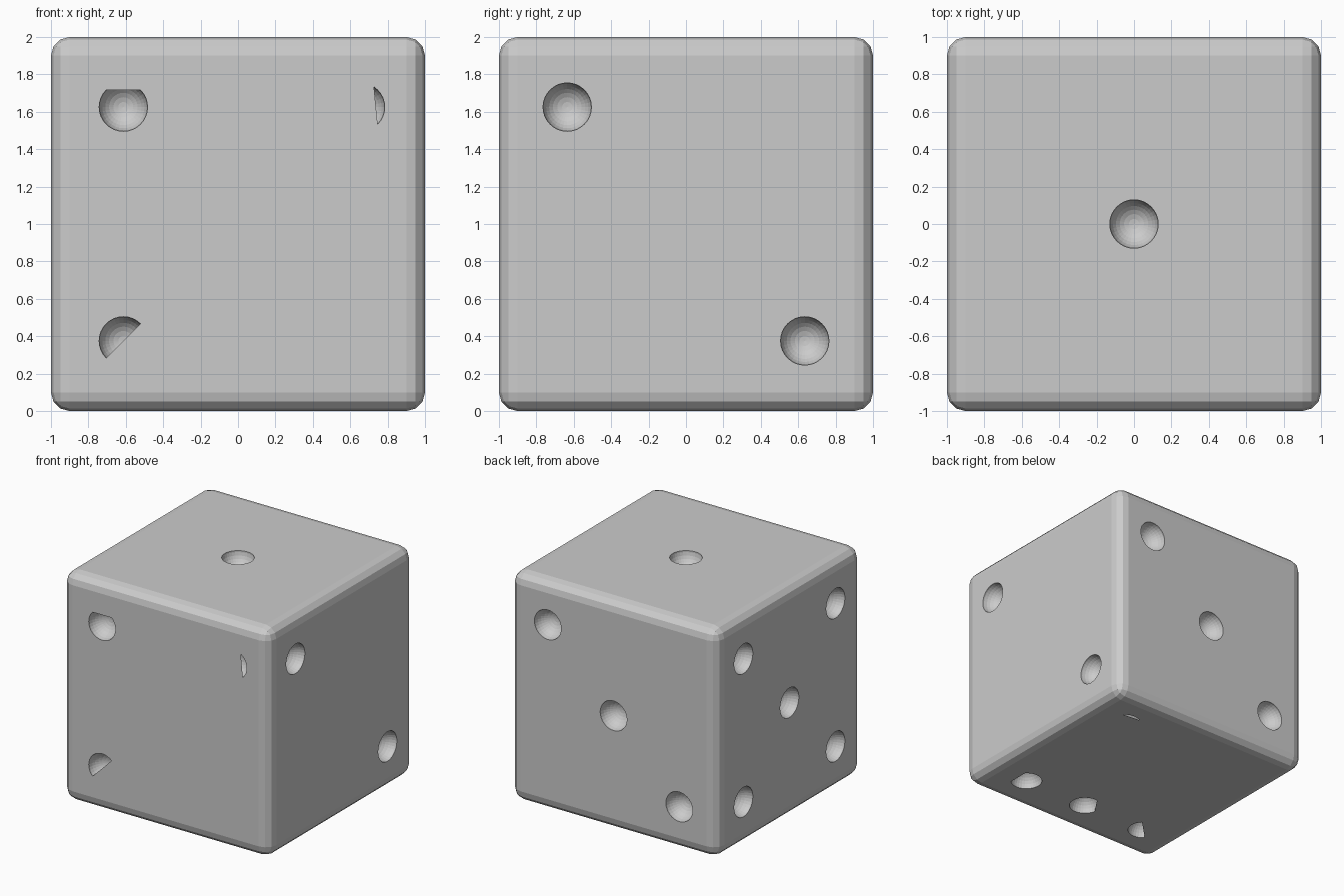
import bpy, bmesh, math
from mathutils import Vector, Matrix

if "Cube" in bpy.data.objects:
    bpy.data.objects.remove(bpy.data.objects["Cube"])

R, SEG, RINGS = 0.13, 32, 15
RIM = R * math.cos(math.pi / (2 * RINGS))
A, B = 0.635, 0.625
CENTRE = Vector((0, 0, 1))
X, Y, Z = Vector((1, 0, 0)), Vector((0, 1, 0)), Vector((0, 0, 1))


def new_object(name, bm):
    mesh = bpy.data.meshes.new(name)
    bm.to_mesh(mesh)
    bm.free()
    ob = bpy.data.objects.new(name, mesh)
    bpy.context.collection.objects.link(ob)
    return ob


cutters, covers = bmesh.new(), bmesh.new()


def pip(n, u, v, a, b, cover=None):
    """Round hollow at (a, b) on a face; cover = rim steps hidden by a flush lid."""
    c = CENTRE + n + u * a + v * b
    frame = Matrix((u, v, u.cross(v))).transposed().to_4x4()
    bmesh.ops.create_uvsphere(cutters, u_segments=SEG, v_segments=RINGS, radius=R,
                              matrix=Matrix.Translation(c) @ frame)
    if cover:
        pts = []
        for i in range(cover[0], cover[1] + 1):
            t = math.tau * i / SEG
            pts.append(covers.verts.new(c + RIM * (u * math.cos(t) + v * math.sin(t))))
        f = covers.faces.new(pts)
        f.normal_update()
        if f.normal.dot(n) < 0:
            f.normal_flip()


# one on top, two on the right, three on the back, five on the left
pip(Z, X, Y, 0, 0)
for a, b in ((-A, B), (A, -B)):
    pip(X, Y, Z, a, b)
for a, b in ((A, B), (0, 0), (-A, -B)):
    pip(Y, X, Z, a, b)
for a, b in ((A, B), (0, 0), (-A, -B), (-A, B), (A, -B)):
    pip(-X, Y, Z, a, b)

# front: partly covered hollows (the fourth is fully closed)
pip(-Y, X, Z, -0.613, B, (4, 12))
pip(-Y, X, Z, 0.655, B, (5, 28))
pip(-Y, X, Z, -0.613, -B, (20, 36))

# underside: partly covered hollows (two are fully closed)
pip(-Z, X, Y, A, -A, (-4, 4))
pip(-Z, X, Y, 0, -A, (9, 17))
pip(-Z, X, Y, -A, -A, (4, 20))
pip(-Z, X, Y, A, A, (11, 36))

# rounded cube body
bm = bmesh.new()
bmesh.ops.create_cube(bm, size=2, matrix=Matrix.Translation(CENTRE))
bmesh.ops.bevel(bm, geom=bm.edges[:], offset=0.1, segments=3, profile=0.5, affect='EDGES')
body = new_object("die_body", bm)

cutter = new_object("pip_cutter", cutters)
cutter.hide_render = True
cutter.hide_set(True)
mod = body.modifiers.new("pips", 'BOOLEAN')
mod.operation = 'DIFFERENCE'
mod.solver = 'EXACT'
mod.object = cutter

# flush lids over the half-hidden hollows
new_object("pip_covers", covers)
